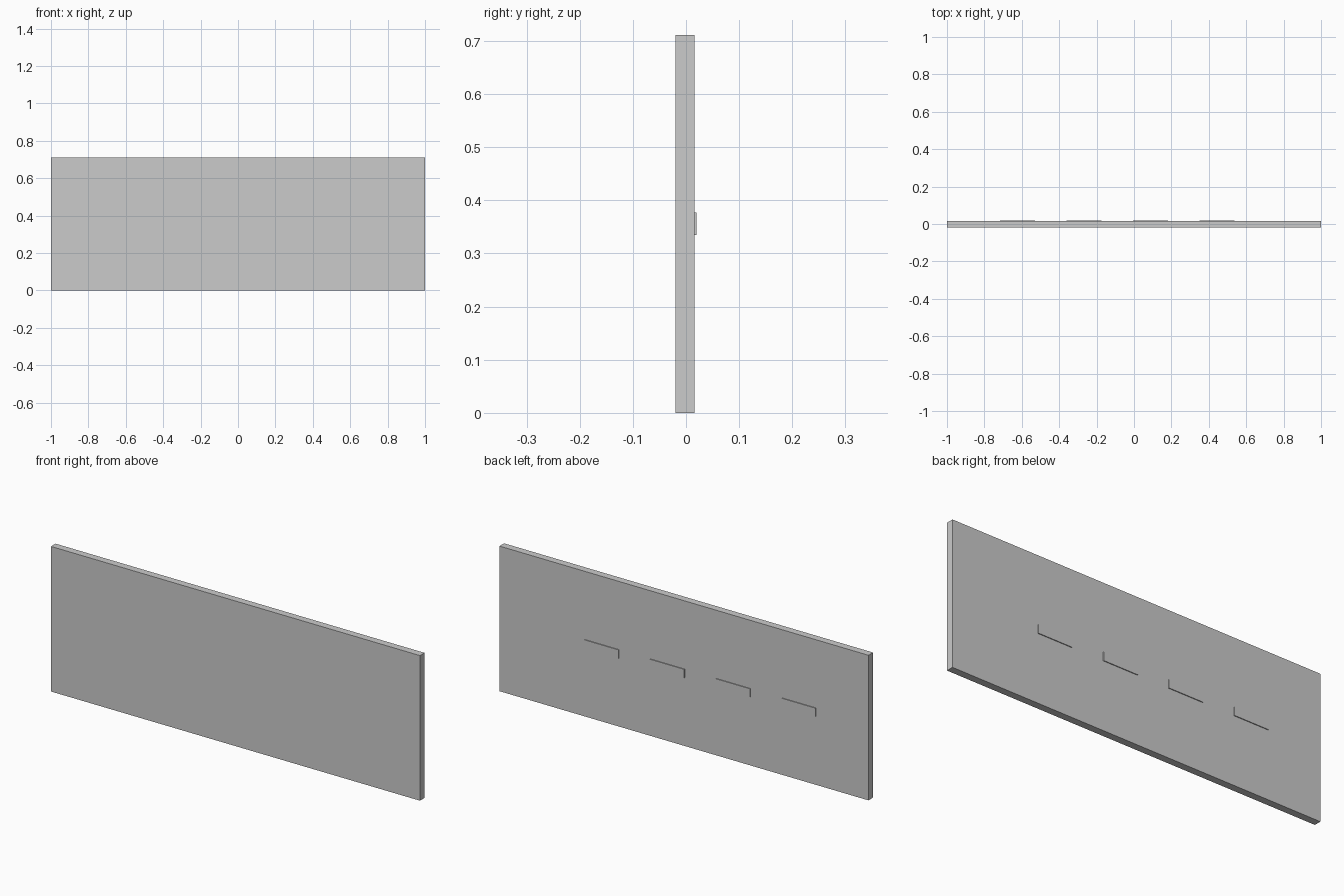
import bpy

if "Cube" in bpy.data.objects:
    bpy.data.objects.remove(bpy.data.objects["Cube"])


def box(name, x, y, z):
    """Axis-aligned box from (min, max) pairs."""
    lo, hi = zip(x, y, z)
    bpy.ops.mesh.primitive_cube_add(
        size=1, location=[(a + b) / 2 for a, b in zip(lo, hi)])
    ob = bpy.context.object
    ob.name = name
    ob.scale = [b - a for a, b in zip(lo, hi)]
    bpy.ops.object.transform_apply(location=False, rotation=False, scale=True)
    return ob


BACK = 0.0157      # rear face of the board
TAB_W = 0.185

# Main board
box("board", (-1, 1), (-0.0198, BACK), (0, 0.711))

# Row of four thin mounting strips on the back, slightly off centre
for i in range(4):
    cx = -0.623 + i * 0.3556
    box(f"mounting_strip_{i + 1}", (cx - TAB_W / 2, cx + TAB_W / 2),
        (BACK - 0.002, 0.0198), (0.335, 0.377))
